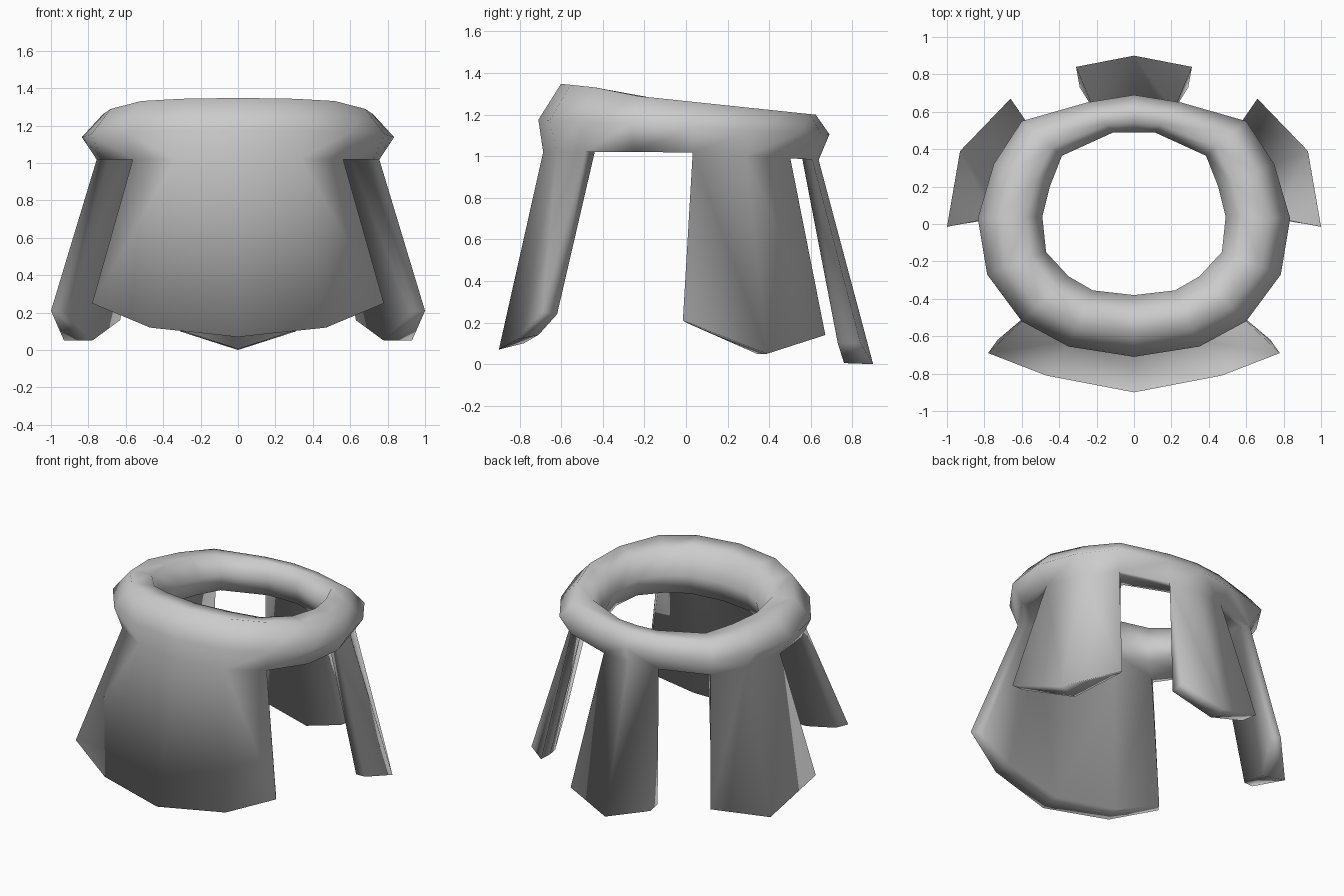
import bpy, bmesh, math
from mathutils import Vector

if "Cube" in bpy.data.objects:
    bpy.data.objects.remove(bpy.data.objects["Cube"], do_unlink=True)

grey = bpy.data.materials.new("plain_grey")
grey.use_nodes = True
grey.diffuse_color = (0.6, 0.6, 0.6, 1)
grey.node_tree.nodes["Principled BSDF"].inputs["Base Color"].default_value = (0.6, 0.6, 0.6, 1)

# Half outline of the ring from front centre round to back centre
OUTER = [(0, -.71), (.35, -.655), (.6, -.52), (.785, -.27), (.835, .03),
         (.75, .32), (.6, .55), (.25, .65), (0, .69)]
INNER = [(0, -.38), (.22, -.355), (.35, -.28), (.47, -.15), (.49, .04),
         (.45, .2), (.385, .365), (.11, .49), (0, .49)]

# Hanging panels: station -> lower outer corner, lower inner corner
FRONT = {0: ((0, -.9, .07), (0, -.78, .1)),
         1: ((.47, -.81, .12), (.44, -.71, .14)),
         2: ((.78, -.69, .25), (.73, -.62, .24))}
SIDE = {4: ((1, -.015, .21), (.92, 0, .2)),
        5: ((.93, .39, .05), (.78, .34, .05)),
        6: ((.66, .67, .14), (.63, .61, .16))}
BACK = {7: ((.31, .84, .1), (.29, .73, .1)),
        8: ((0, .9, 0), (0, .76, .005))}

bm = bmesh.new()


def ring_section(i):
    """Low outer, outer, top outer, top inner, inner, low inner, panel inner."""
    a, b = Vector(OUTER[i]), Vector(INNER[i])
    low_f = min(.26, .07 + .04 * i)
    panel_f = low_f + .065 / (a - b).length
    section = []
    for f, level in ((low_f, "low"), (0, "mid"), (.33, "top"), (.75, "top"),
                     (1, "mid"), (.92, "low"), (panel_f, "low")):
        p = a.lerp(b, f)
        z = {"low": 1.02 - .06 * max(0, p.y),
             "mid": 1.14 - .05 * p.y,
             "top": 1.265 - .105 * p.y + (.02 if p.y < -.4 else 0)}[level]
        section.append(bm.verts.new((p.x, p.y, z)))
    return section


# Ring, left open where the panels join its underside
ring = [ring_section(i) for i in range(len(OUTER))]
panel_spans = {i for p in (FRONT, SIDE, BACK) for i in p if i + 1 in p}
for i in range(len(ring) - 1):
    for j in range(7):
        if j == 6 and i in panel_spans:
            continue
        k = (j + 1) % 7
        bm.faces.new((ring[i][j], ring[i + 1][j], ring[i + 1][k], ring[i][k]))


def hang_panel(corners):
    """Thick panel dropping from the underside of the ring."""
    rows = [(ring[i][0], bm.verts.new(o), bm.verts.new(n), ring[i][6])
            for i, (o, n) in corners.items()]
    for r, s in zip(rows, rows[1:]):
        for j in range(3):
            bm.faces.new((r[j], s[j], s[j + 1], r[j + 1]))
    for r in (rows[0], rows[-1]):
        if r[0].co.x > .01:
            bm.faces.new(r)


# Panels
for panel in (FRONT, SIDE, BACK):
    hang_panel(panel)

# Other half
bmesh.ops.mirror(bm, geom=bm.verts[:] + bm.edges[:] + bm.faces[:],
                 axis='X', merge_dist=.001)
bmesh.ops.recalc_face_normals(bm, faces=bm.faces[:])

mesh = bpy.data.meshes.new("ring_with_panels")
bm.to_mesh(mesh)
bm.free()
mesh.materials.append(grey)
body = bpy.data.objects.new("ring_with_panels", mesh)
bpy.context.collection.objects.link(body)
bpy.ops.object.select_all(action='DESELECT')
body.select_set(True)
bpy.context.view_layer.objects.active = body
bpy.ops.object.shade_smooth_by_angle(angle=math.radians(180))
